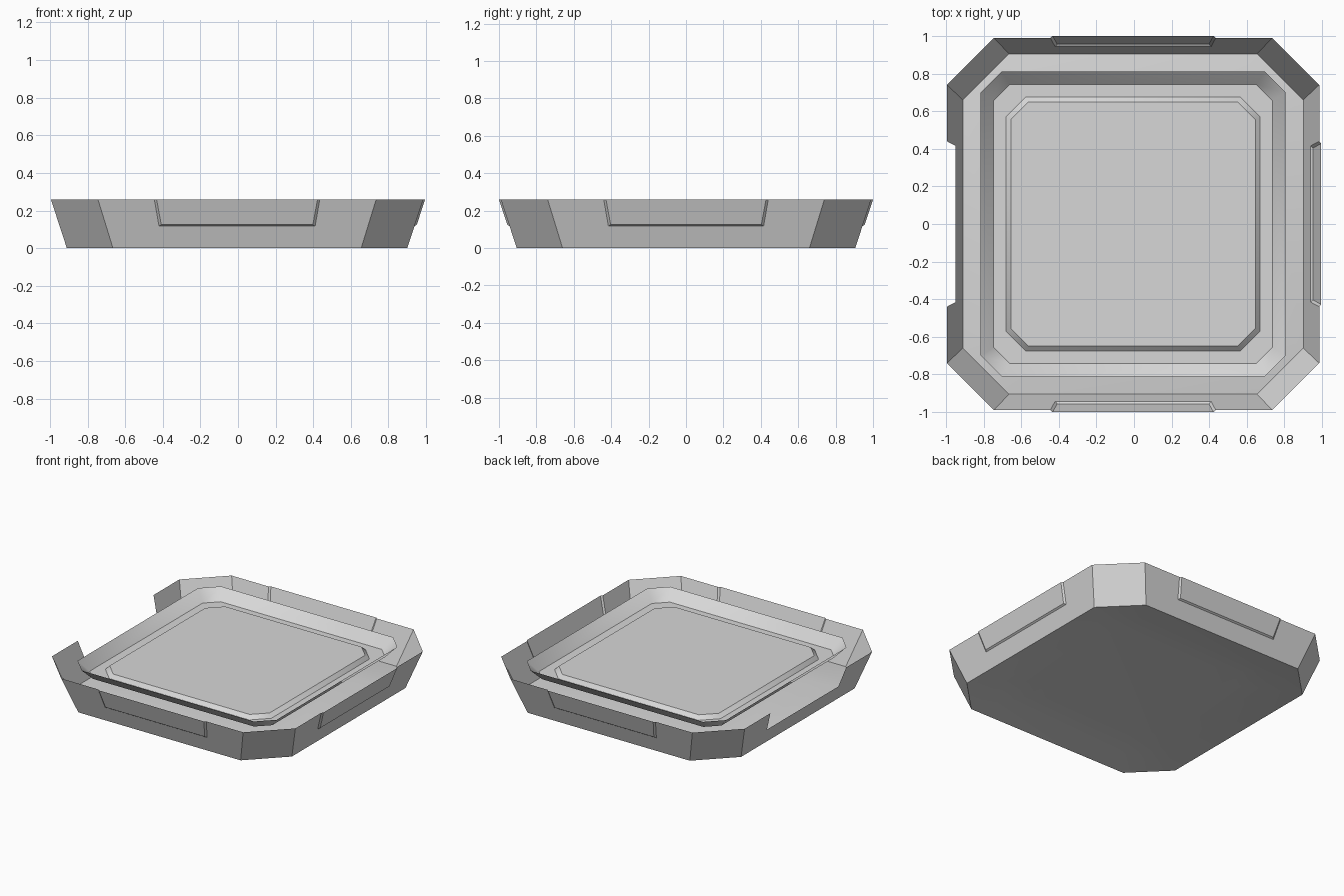
import bpy
import bmesh
import math
from mathutils import Matrix, Vector

cube = bpy.data.objects.get("Cube")
if cube:
    bpy.data.objects.remove(cube, do_unlink=True)

HEIGHT = 0.26
FOOT, RIM = 0.905, 0.99            # half widths of the wall at bottom and top
FOOT_FLAT, RIM_FLAT = 0.66, 0.74   # half lengths of the straight sides
SHIFT = Vector((-0.005, 0, 0))

grey = bpy.data.materials.new("light_grey")
grey.use_nodes = True
grey.diffuse_color = (0.68, 0.68, 0.68, 1)
grey.node_tree.nodes["Principled BSDF"].inputs["Base Color"].default_value = grey.diffuse_color


def finish(name, bm, angle):
    """Turn a bmesh into a shaded object."""
    bmesh.ops.remove_doubles(bm, verts=bm.verts, dist=0.0005)
    bmesh.ops.translate(bm, verts=bm.verts, vec=SHIFT)
    mesh = bpy.data.meshes.new(name)
    bm.to_mesh(mesh)
    bm.free()
    mesh.materials.append(grey)
    obj = bpy.data.objects.new(name, mesh)
    bpy.context.collection.objects.link(obj)
    bpy.ops.object.select_all(action="DESELECT")
    obj.select_set(True)
    bpy.context.view_layer.objects.active = obj
    bpy.ops.object.shade_smooth_by_angle(angle=math.radians(angle))
    return obj


def octagon(bm, half, flat, z):
    """Eight vertices of a square with cut corners."""
    verts = []
    for k in range(4):
        turn = Matrix.Rotation(k * math.pi / 2, 3, "Z")
        for x in (-flat, flat):
            verts.append(bm.verts.new(turn @ Vector((x, -half, z))))
    return verts


def stepped_octagon(name, rings, up, angle):
    """Connect octagon rings from the outside in and close the centre."""
    bm = bmesh.new()
    loops = [octagon(bm, *ring) for ring in rings]
    for a, b in zip(loops, loops[1:]):
        for i in range(8):
            j = (i + 1) % 8
            bm.faces.new((a[i], a[j], b[j], b[i]))
    bm.faces.new(loops[-1])
    if not up:
        bmesh.ops.reverse_faces(bm, faces=bm.faces)
    return finish(name, bm, angle)


def on_wall(u, z, out=0.0):
    """Point on the sloping front wall, pushed outwards by out."""
    return Vector((u, -(FOOT + (RIM - FOOT) * z / HEIGHT) - out, z))


def notch(top, bottom, z, out=0.0):
    return [on_wall(-top, HEIGHT, out), on_wall(-bottom, z, out),
            on_wall(bottom, z, out), on_wall(top, HEIGHT, out)]


# Outer wall: four notched sides and four cut corners
opening = notch(0.44, 0.415, 0.117)
side = [on_wall(-FOOT_FLAT, 0), on_wall(FOOT_FLAT, 0), on_wall(RIM_FLAT, HEIGHT)]
side += opening[::-1] + [on_wall(-RIM_FLAT, HEIGHT)]
bm = bmesh.new()
for k in range(4):
    turn = Matrix.Rotation(k * math.pi / 2, 3, "Z")
    bm.faces.new([bm.verts.new(turn @ p) for p in side])
low = octagon(bm, FOOT, FOOT_FLAT, 0)
high = octagon(bm, RIM, RIM_FLAT, HEIGHT)
for i in range(1, 8, 2):
    j = (i + 1) % 8
    bm.faces.new((low[i], low[j], high[j], high[i]))
finish("outer_wall", bm, 20)

# Raised panels filling three of the notches; the right one stays open
raised = notch(0.428, 0.403, 0.125, 0.01)
for k, name in enumerate(("front_panel", "left_panel", "back_panel")):
    turn = Matrix.Rotation(k * math.pi / 2, 3, "Z")
    bm = bmesh.new()
    outer = [bm.verts.new(turn @ p) for p in opening]
    inner = [bm.verts.new(turn @ p) for p in raised]
    bm.faces.new(inner)
    for i in range(3):
        bm.faces.new((outer[i], outer[i + 1], inner[i + 1], inner[i]))
    finish(name, bm, 20)

# Shallow base closing the bottom of the wall
stepped_octagon("base_dish", [(FOOT, FOOT_FLAT, 0), (0.72, 0.53, 0.03), (0.54, 0.42, 0.04)],
                False, 40)

# Floor plate with an upturned lip and a raised centre
stepped_octagon("floor_plate", [(0.81, 0.70, HEIGHT), (0.742, 0.655, 0.185),
                                (0.675, 0.57, 0.185), (0.65, 0.555, 0.212)], True, 40)
